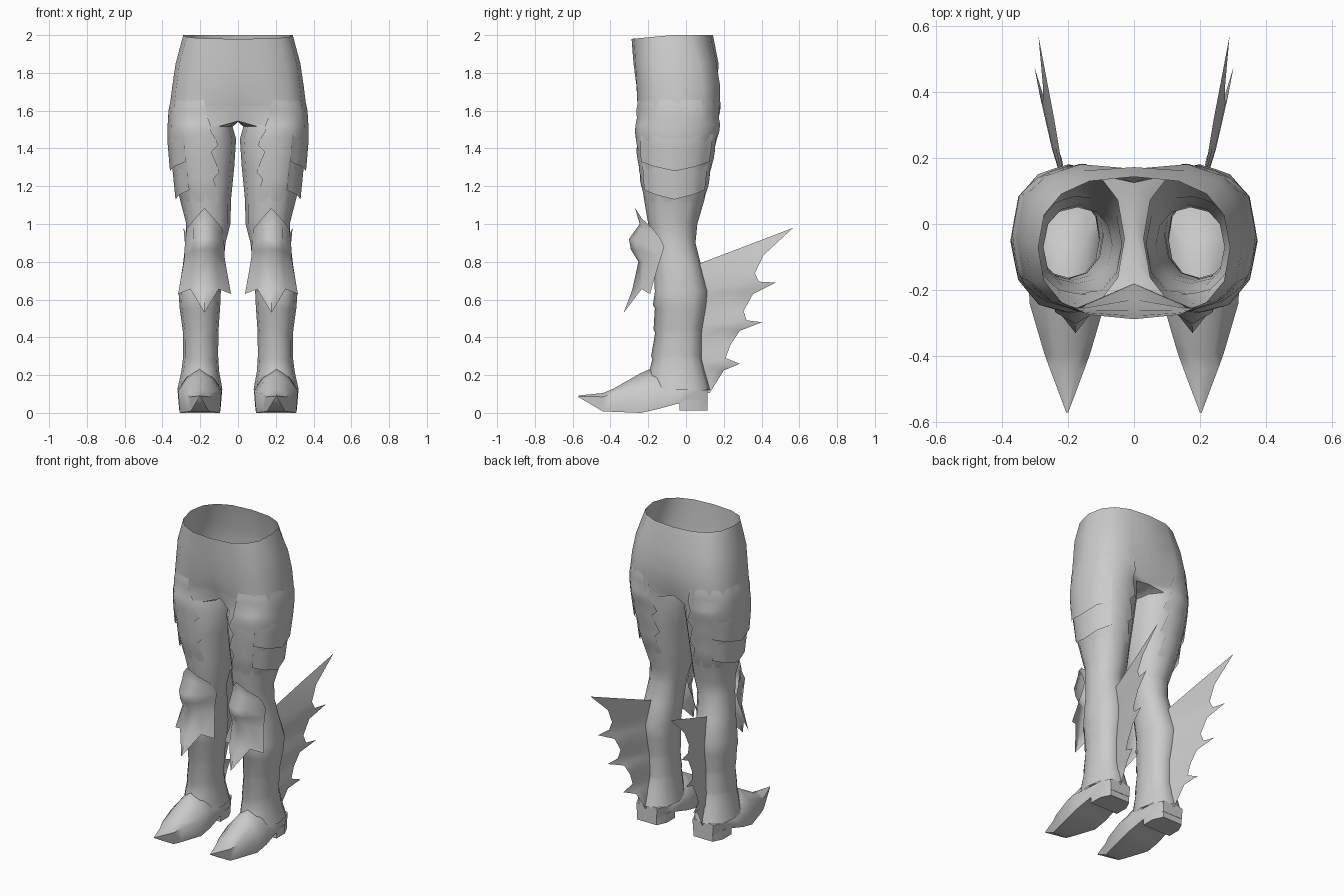
import bpy, bmesh, math

if "Cube" in bpy.data.objects:
    bpy.data.objects.remove(bpy.data.objects["Cube"])

GREY = bpy.data.materials.new("plain_grey")
GREY.diffuse_color = (0.6, 0.6, 0.6, 1)
GREY.use_nodes = True
GREY.node_tree.nodes["Principled BSDF"].inputs["Base Color"].default_value = GREY.diffuse_color


def finish(name, bm, recalc=False, angle=45):
    """Turn a right-hand bmesh into a smooth object mirrored across x = 0."""
    if recalc:
        bmesh.ops.recalc_face_normals(bm, faces=bm.faces)
    me = bpy.data.meshes.new(name)
    bm.to_mesh(me)
    bm.free()
    ob = bpy.data.objects.new(name, me)
    bpy.context.collection.objects.link(ob)
    me.materials.append(GREY)
    bpy.ops.object.select_all(action='DESELECT')
    ob.select_set(True)
    bpy.context.view_layer.objects.active = ob
    bpy.ops.object.shade_smooth_by_angle(angle=math.radians(angle))
    mod = ob.modifiers.new("mirror", 'MIRROR')
    mod.merge_threshold = 0.0005
    return ob


def grid(bm, rows, closed=False):
    """Skin rows of points (top to bottom, running front to outer side to back)."""
    vs = [[bm.verts.new(p) for p in r] for r in rows]
    for a, b in zip(vs, vs[1:]):
        n = len(a)
        for j in range(n if closed else n - 1):
            k = (j + 1) % n
            bm.faces.new((a[j], b[j], b[k], a[k]))
    return vs


def spow(v, p):
    return math.copysign(abs(v) ** p, v)


# ---- pelvis half rings: z, half width, front y, back y, front and back notch
PELVIS = [(2.0, .29, -.288, .143, 0, 0), (1.85, .33, -.278, .172, 0, 0),
          (1.73, .348, -.272, .192, .01, .025), (1.63, .36, -.268, .192, .04, .035),
          (1.56, .364, -.266, .185, .085, .06)]


def half_ring(z, hw, yf, yb, nf, nb):
    pts = []
    for k in range(9):
        a = math.radians(-90 + 22.5 * k)
        s = spow(math.sin(a), .8 if z > 1.9 else .62)
        y = (yf + yb) / 2 + (yb - yf) / 2 * s
        x = hw * abs(math.cos(a)) ** .8 if 0 < k < 8 else 0
        y += nf if k == 0 else -nb if k == 8 else 0
        dz = .02 * min(s, 0) if z > 1.9 else -.015 if z < 1.6 and k in (0, 8) else 0
        pts.append((x, y, z + dz))
    return pts


# ---- leg rings: z, centre x, half width, front y, back y
LEG = [(1.515, .197, .168, -.264, .175), (1.45, .188, .178, -.262, .16),
       (1.3, .18, .16, -.247, .13), (1.13, .172, .135, -.222, .098),
       (1.0, .157, .117, -.2, .06),
       (.9, .172, .106, -.18, .05), (.78, .185, .107, -.17, .08),
       (.64, .203, .112, -.165, .115), (.57, .202, .108, -.175, .108),
       (.555, .202, .107, -.165, .106), (.44, .198, .095, -.172, .086),
       (.425, .198, .094, -.163, .085), (.3, .198, .093, -.185, .083),
       (.285, .198, .094, -.178, .084), (.22, .2, .1, -.195, .1),
       (.12, .202, .12, -.2, .128)]


def ring(z, xc, hw, yf, yb):
    pts = []
    for k in range(12):
        a = math.radians(-120 + 30 * k)
        pts.append((xc + hw * spow(math.cos(a), .9),
                    (yf + yb) / 2 + (yb - yf) / 2 * spow(math.sin(a), .9), z))
    return pts


# trousers: pelvis shell welded to a closed leg tube at the crotch
hips = [half_ring(*p) for p in PELVIS]
legs = [ring(*p) for p in LEG]
bm = bmesh.new()
pv = grid(bm, hips)
lv = grid(bm, legs, True)
crotch = [bm.verts.new((0, y, 1.54)) for y in (.06, -.03, -.11)]
top = pv[-1] + crotch
for j in range(12):
    k = (j + 1) % 12
    bm.faces.new((top[j], lv[0][j], lv[0][k], top[k]))
finish("trousers_and_boot_shafts", bm)

INNER = [(0, .06, 1.54), (0, -.03, 1.54), (0, -.11, 1.54)]


def on_leg(u, z, off):
    """Point on the leg at column u and height z, pushed outward by off."""
    rows = [h + INNER for h in hips[2:]] + legs
    hs = [p[0] for p in PELVIS[2:]] + [p[0] for p in LEG]
    cs = [(.19, -.04)] * 3 + [(p[1], (p[3] + p[4]) / 2) for p in LEG]
    i = max(n for n in range(len(hs) - 1) if hs[n] >= z - 1e-6)
    t = (hs[i] - z) / (hs[i] - hs[i + 1])
    j, f = int(math.floor(u)), u - math.floor(u)

    def mix(p, q, w):
        return [a + (b - a) * w for a, b in zip(p, q)]
    a, b = (mix(r[j % 12], r[(j + 1) % 12], f) for r in (rows[i], rows[i + 1]))
    x, y, _ = mix(a, b, t)
    cx, cy = mix(cs[i], cs[i + 1], t)
    d = math.hypot(x - cx, y - cy)
    return (x + (x - cx) / d * off, y + (y - cy) / d * off, z)


# thigh panel with saw-toothed edges, fading into the trousers at both ends
bm = bmesh.new()
rows = []
for i in range(17):
    z = 1.67 - .036 * i
    tooth = .4 * (i % 4) / 3
    front = 1.15 - tooth * .5 if z > 1.56 else .7 - tooth - .02 * i
    back = 7.0 + tooth * .5 if z > 1.56 else 7.4 + tooth
    off = .01 * min(1, i / 2, (16 - i) / 3) - .002
    rows.append([on_leg(front + (back - front) * k / 14, z, off) for k in range(15)])
grid(bm, rows)
finish("thigh_panel", bm, angle=60)

# two flared plates on the outer thigh, with pointed lower edges
for name, z0, z1 in (("upper_thigh_plate", 1.5, 1.28), ("lower_thigh_plate", 1.34, 1.13)):
    bm = bmesh.new()
    rows = []
    for i in range(5):
        t = i / 4
        rows.append([on_leg(u, z0 + (z1 + .025 * abs(u - 4) - z0) * t,
                            .004 + .02 * t * (1 - .25 * abs(u - 4)))
                     for u in (2, 2.5, 3, 3.5, 4, 4.5, 5, 5.5, 6)])
    grid(bm, rows)
    finish(name, bm)

# knee guard: centre (y, z), middle (dx, y, z), edge (dx, y, z)
KNEE = [((-.27, 1.085), (.05, -.235, 1.03), (.095, -.175, .975)),
        ((-.245, 1.0), (.06, -.235, .98), (.1, -.14, .93)),
        ((-.302, .92), (.06, -.268, .92), (.105, -.115, .88)),
        ((-.292, .865), (.06, -.255, .86), (.105, -.13, .83)),
        ((-.252, .8), (.06, -.225, .8), (.115, -.15, .77)),
        ((-.285, .65), (.075, -.235, .655), (.14, -.19, .63))]
KX = .177
bm = bmesh.new()
rows = []
for c, m, e in KNEE:
    rows.append([(KX - e[0], e[1], e[2]), (KX - m[0], m[1], m[2]), (KX, c[0], c[1]),
                 (KX + m[0], m[1], m[2]), (KX + e[0], e[1], e[2])])
last = grid(bm, rows)[-1]
tip = bm.verts.new((KX, -.33, .53))
bm.faces.new((last[1], tip, last[2]))
bm.faces.new((last[2], tip, last[3]))
finish("knee_guard", bm, angle=60)

# shoe: y, half width, bottom z, welt z, top z
SHOE = [(-.57, .003, .084, .088, .092), (-.44, .052, .008, .085, .105),
        (-.39, .07, .006, .1, .125), (-.24, .114, 0, .11, .21),
        (-.15, .118, .02, .118, .25), (-.04, .108, .05, .12, .15),
        (.06, .1, .05, .12, .14), (.115, .075, .05, .12, .13)]
bm = bmesh.new()
rows = []
for y, w, b, s, t in SHOE:
    h = s + .6 * (t - s)
    rows.append([(.202 + x, y, z) for x, z in
                 ((-w, s), (-w * .93, b), (w * .93, b), (w, s),
                  (w * .55, h), (0, t), (-w * .55, h))])
vs = grid(bm, rows, True)
bm.faces.new(vs[0])
bm.faces.new(vs[-1])
finish("pointed_shoe", bm, True, 60)

# heel block
bm = bmesh.new()
outline = ((-.1, -.035), (.1, -.035), (.1, .05), (.07, .113), (-.07, .113), (-.1, .05))
vs = grid(bm, [[(.202 + x, y, z) for x, y in outline] for z in (.07, .012)], True)
bm.faces.new(vs[0])
bm.faces.new(vs[1])
finish("heel", bm, True, 30)

# pleated calf fin: outer edge (y, z, outward shift), top spike to heel
FIN = [(.568, .98, .0), (.41, .835, .016), (.365, .74, .026), (.385, .695, .03),
       (.475, .69, .03), (.355, .63, .016), (.305, .54, .018), (.32, .49, .024),
       (.402, .48, .024), (.285, .435, .01), (.235, .36, .012), (.21, .29, .016),
       (.285, .26, .016), (.2, .225, .0), (.125, .105, .0)]
bm = bmesh.new()
rows = [[], [], []]
for i, (y, z, s) in enumerate(FIN):
    ry, rz = .07, .79 - .67 * i / (len(FIN) - 1)
    for r, t in zip(rows, (0, .5, 1)):
        yy = ry + (y - ry) * t
        r.append((.2 + .19 * max(yy - .1, 0) + s * min(1, 1.6 * t), yy, rz + (z - rz) * t))
grid(bm, rows)
finish("calf_fin", bm, angle=60)
